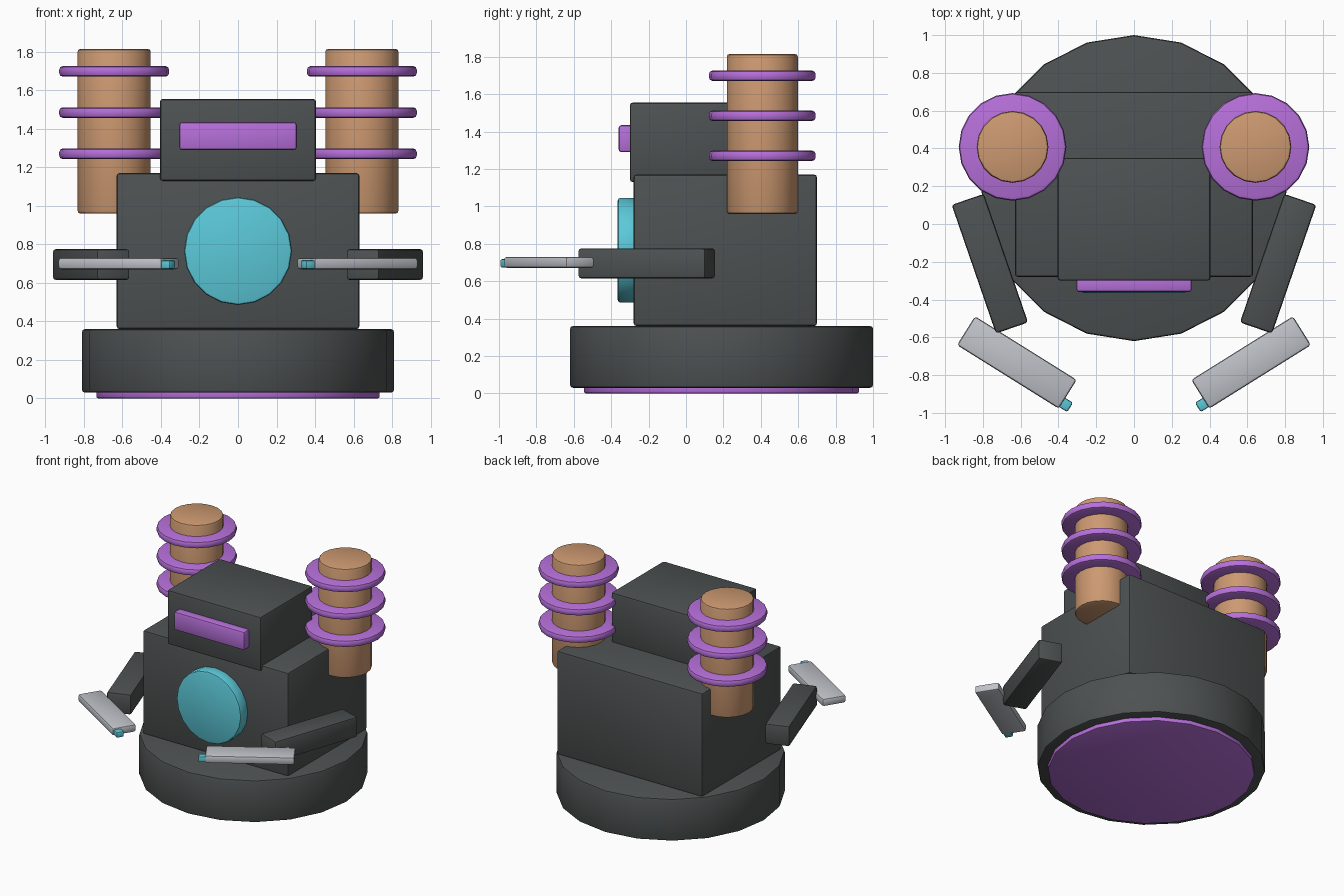
import bpy
from math import radians, pi

cube = bpy.data.objects.get("Cube")
if cube:
    bpy.data.objects.remove(cube, do_unlink=True)


def material(name, r, g, b):
    m = bpy.data.materials.new(name)
    m.use_nodes = True
    m.diffuse_color = (r, g, b, 1)
    m.node_tree.nodes["Principled BSDF"].inputs["Base Color"].default_value = (r, g, b, 1)
    return m


DARK = material("dark grey", 0.075, 0.083, 0.083)
PURPLE = material("purple", 0.47, 0.16, 0.70)
COPPER = material("copper", 0.61, 0.32, 0.165)
CYAN = material("cyan", 0.105, 0.58, 0.69)
SILVER = material("silver", 0.52, 0.54, 0.58)


def finish(name, mat, bevel):
    """Name, colour, round the edges and shade the active object."""
    ob = bpy.context.object
    ob.name = name
    ob.data.materials.append(mat)
    bpy.ops.object.transform_apply(location=False, rotation=False, scale=True)
    mod = ob.modifiers.new("rounded edges", "BEVEL")
    mod.width = bevel
    mod.segments = 2
    mod.limit_method = "ANGLE"
    mod.angle_limit = radians(40)
    bpy.ops.object.modifier_apply(modifier=mod.name)
    bpy.ops.object.shade_smooth_by_angle(angle=radians(30))
    return ob


def box(name, mat, centre, size, turn=0, bevel=0.015):
    bpy.ops.mesh.primitive_cube_add(size=1, location=centre, rotation=(0, 0, radians(turn)))
    bpy.context.object.scale = size
    return finish(name, mat, bevel)


def disc(name, mat, centre, radius, depth, tilt=0, bevel=0.015):
    bpy.ops.mesh.primitive_cylinder_add(vertices=20, radius=radius, depth=depth,
                                        location=centre, rotation=(tilt, 0, 0))
    return finish(name, mat, bevel)


# Round base with a glowing plate beneath
disc("hover_plate", PURPLE, (0, 0.19, 0.025), 0.735, 0.05, bevel=0.01)
disc("base", DARK, (0, 0.19, 0.195), 0.81, 0.33)

# Torso and chest disc
box("torso", DARK, (0, 0.21, 0.765), (1.26, 0.98, 0.81))
disc("chest_disc", CYAN, (0, -0.31, 0.765), 0.28, 0.11, tilt=pi / 2)

# Head and visor
box("head", DARK, (0, 0.025, 1.342), (0.81, 0.65, 0.425))
box("visor", PURPLE, (0, -0.315, 1.362), (0.61, 0.09, 0.145))

# Paired shoulder coils and arms
for side, s in (("left", 1), ("right", -1)):
    disc(side + "_coil_core", COPPER, (s * 0.643, 0.408, 1.387), 0.19, 0.855)
    for i in range(3):
        disc(f"{side}_coil_ring_{i + 1}", PURPLE,
             (s * 0.643, 0.408, 1.27 + i * 0.214), 0.285, 0.055, bevel=0.018)
    box(side + "_upper_arm", DARK, (s * 0.763, -0.21, 0.695), (0.18, 0.72, 0.16), -s * 19)
    box(side + "_forearm", SILVER, (s * 0.62, -0.733, 0.70), (0.635, 0.18, 0.06), s * 32)
    box(side + "_tip", CYAN, (s * 0.372, -0.95, 0.695), (0.08, 0.058, 0.045), s * 32, bevel=0.01)
